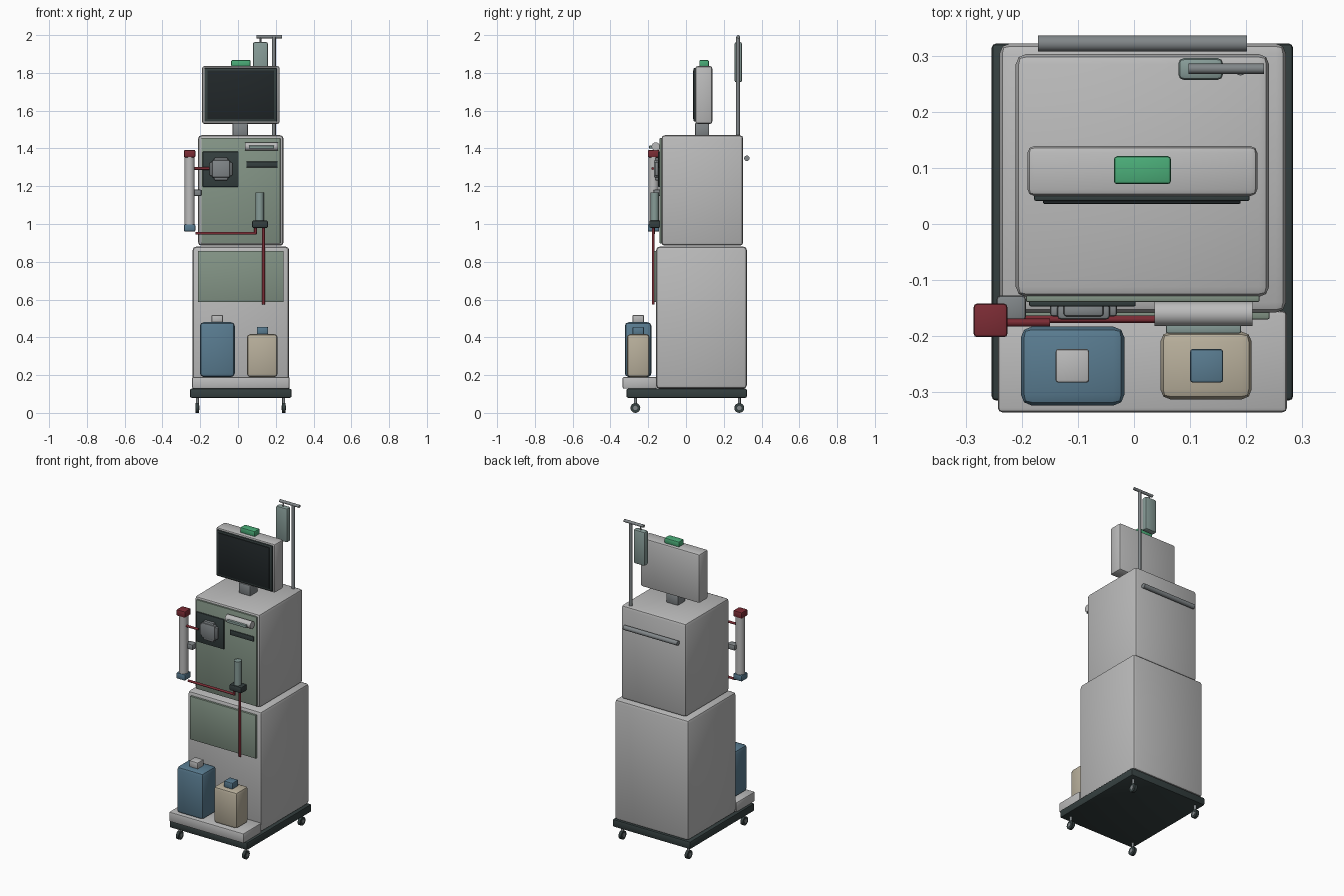
import bpy
from mathutils import Vector

COLORS = {
    "dark": (0.035, 0.05, 0.05), "black": (0.015, 0.02, 0.022),
    "sage": (0.23, 0.30, 0.24), "blue": (0.10, 0.20, 0.28),
    "beige": (0.48, 0.43, 0.33), "red": (0.20, 0.025, 0.035),
    "green": (0.07, 0.42, 0.19), "fluid": (0.24, 0.33, 0.31),
    "steel": (0.22, 0.24, 0.25), "body": (0.5, 0.5, 0.5),
}
MATS = {}
for key, rgb in COLORS.items():
    MATS[key] = bpy.data.materials.new(key)
    MATS[key].diffuse_color = (*rgb, 1)


def finish(ob, name, mat, bevel=0.0, segments=2):
    ob.name = name
    ob.data.materials.append(MATS[mat])
    if bevel:
        mod = ob.modifiers.new("Bevel", "BEVEL")
        mod.width, mod.segments = bevel, segments
        bpy.ops.object.modifier_apply(modifier=mod.name)
    bpy.ops.object.shade_smooth_by_angle(angle=0.52)
    return ob


def box(name, x, y, z, mat="body", bevel=0.004):
    """Bevelled box from (min, max) ranges on each axis."""
    bpy.ops.mesh.primitive_cube_add(
        size=1, location=[(r[0] + r[1]) / 2 for r in (x, y, z)])
    ob = bpy.context.object
    ob.scale = [r[1] - r[0] for r in (x, y, z)]
    bpy.ops.object.transform_apply(location=False, rotation=False, scale=True)
    return finish(ob, name, mat, bevel)


def rod(name, a, b, r, mat="steel", sides=16):
    """Cylinder between two points."""
    a, b = Vector(a), Vector(b)
    bpy.ops.mesh.primitive_cylinder_add(
        vertices=sides, radius=r, depth=(b - a).length, location=(a + b) / 2,
        rotation=(b - a).to_track_quat("Z", "Y").to_euler())
    return finish(bpy.context.object, name, mat)


# Wheeled base with casters
box("base_plate", (-0.254, 0.284), (-0.315, 0.322), (0.08, 0.128), "dark", 0.008)
for x in (-0.215, 0.242):
    for y in (-0.268, 0.282):
        rod("caster_stem", (x, y, 0.035), (x, y, 0.085), 0.008)
        rod("caster_wheel", (x - 0.009, y, 0.026), (x + 0.009, y, 0.026), 0.026, "dark", 20)
        rod("caster_hub", (x - 0.011, y, 0.026), (x + 0.011, y, 0.026), 0.012, "steel", 12)

# Cabinets and front panels
box("lower_cabinet", (-0.24, 0.271), (-0.158, 0.322), (0.128, 0.88), bevel=0.018)
box("upper_cabinet", (-0.211, 0.241), (-0.13, 0.303), (0.885, 1.47), bevel=0.018)
box("upper_front_panel", (-0.193, 0.224), (-0.139, -0.125), (0.897, 1.455), "sage", 0.003)
box("lower_front_panel", (-0.213, 0.242), (-0.17, -0.153), (0.587, 0.857), "sage", 0.003)
rod("rear_handle", (-0.171, 0.322, 1.348), (0.202, 0.322, 1.348), 0.0145)

# Canister tray and canisters
box("canister_tray", (-0.243, 0.273), (-0.336, -0.155), (0.128, 0.19), bevel=0.008)
box("large_canister", (-0.202, -0.017), (-0.324, -0.183), (0.19, 0.48), "blue", 0.02)
box("large_canister_cap", (-0.14, -0.08), (-0.283, -0.223), (0.478, 0.518), "body", 0.005)
box("small_canister", (0.047, 0.21), (-0.313, -0.192), (0.19, 0.417), "beige", 0.018)
box("small_canister_cap", (0.1, 0.159), (-0.283, -0.223), (0.415, 0.455), "blue", 0.005)

# Monitor
box("monitor_neck", (-0.03, 0.052), (0.047, 0.123), (1.465, 1.535), "steel", 0.008)
box("monitor_housing", (-0.19, 0.22), (0.05, 0.139), (1.53, 1.836), bevel=0.012)
box("screen_bezel", (-0.178, 0.206), (0.041, 0.053), (1.542, 1.825), "dark", 0.003)
box("screen", (-0.162, 0.19), (0.036, 0.045), (1.555, 1.813), "black", 0.002)
box("status_lamp", (-0.036, 0.066), (0.071, 0.121), (1.833, 1.868), "green", 0.006)

# Fluid pole with hanging bag
rod("fluid_pole", (0.19, 0.275, 1.465), (0.19, 0.275, 1.99), 0.01)
rod("pole_crossbar", (0.097, 0.277, 1.991), (0.232, 0.277, 1.991), 0.009)
rod("bag_hook", (0.119, 0.277, 1.955), (0.119, 0.277, 1.99), 0.005)
box("fluid_bag", (0.079, 0.159), (0.257, 0.296), (1.75, 1.963), "fluid", 0.01)

# Filter column on the left
rod("filter_column", (-0.256, -0.172, 0.99), (-0.256, -0.172, 1.36), 0.027, "body", 24)
box("filter_top_cap", (-0.286, -0.226), (-0.202, -0.142), (1.353, 1.392), "red", 0.006)
box("filter_bottom_cap", (-0.286, -0.226), (-0.202, -0.142), (0.96, 0.998), "blue", 0.006)
box("filter_bracket", (-0.245, -0.193), (-0.172, -0.128), (1.148, 1.182), "steel", 0.006)

# Pump with cross-shaped rotor
box("pump_plate", (-0.187, 0.003), (-0.147, -0.135), (1.197, 1.383), "dark", 0.003)
box("pump_rotor", (-0.15, -0.03), (-0.165, -0.143), (1.255, 1.327), "steel", 0.006)
box("pump_rotor_upright", (-0.126, -0.054), (-0.165, -0.143), (1.231, 1.351), "steel", 0.006)
box("pump_hub", (-0.137, -0.043), (-0.17, -0.143), (1.246, 1.338), "steel", 0.006)

# Syringe holder and slot
rod("syringe_barrel", (0.037, -0.16, 1.41), (0.211, -0.16, 1.41), 0.022, "body", 24)
box("syringe_clip", (0.057, 0.191), (-0.195, -0.175), (1.399, 1.415), "fluid", 0.003)
box("card_slot", (0.045, 0.209), (-0.146, -0.135), (1.3, 1.33), "dark", 0.002)

# Drip chamber
rod("drip_chamber", (0.115, -0.166, 1.0), (0.115, -0.166, 1.167), 0.022, "fluid", 20)
box("drip_chamber_clamp", (0.075, 0.158), (-0.194, -0.137), (0.98, 1.018), "dark", 0.006)

# Blood lines
rod("pump_line", (-0.25, -0.176, 1.294), (-0.15, -0.176, 1.294), 0.007, "red", 12)
rod("filter_return_line", (-0.224, -0.17, 0.951), (0.098, -0.17, 0.951), 0.007, "red", 12)
rod("return_line_riser", (0.093, -0.17, 0.946), (0.093, -0.17, 0.985), 0.007, "red", 12)
rod("patient_line", (0.135, -0.174, 0.575), (0.135, -0.174, 0.985), 0.007, "red", 12)
